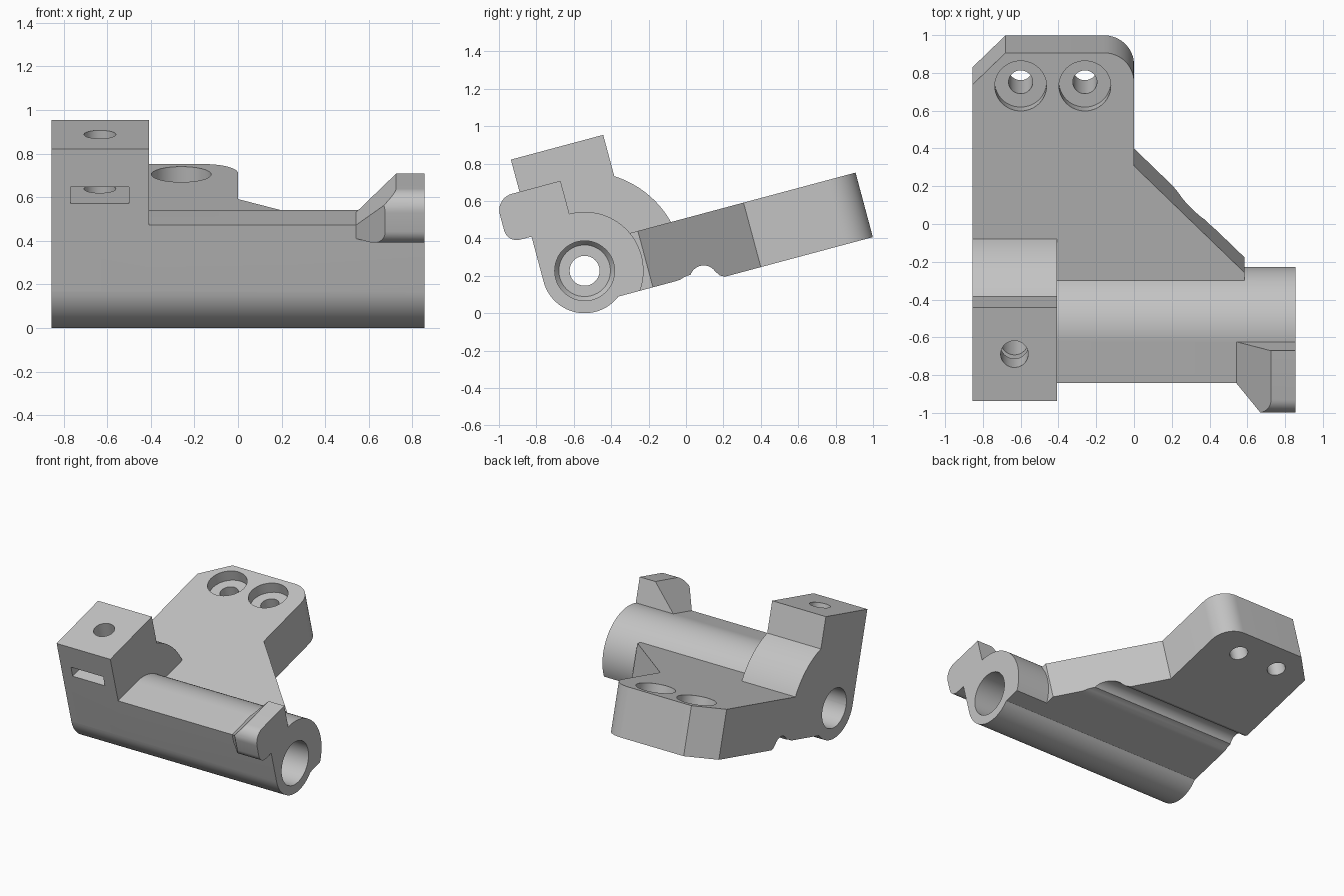
import bpy, bmesh
from math import radians, cos, sin, sqrt
from mathutils import Matrix, Vector

cube = bpy.data.objects.get("Cube")
if cube:
    bpy.data.objects.remove(cube, do_unlink=True)

LEFT, RIGHT = -0.855, 0.855   # ends of the barrel
FRONT = -0.227                # flat front face, before tilting
TOP, BOTTOM = 0.132, -0.225   # arm plate faces
STEP = -0.18                  # raised underside next to the barrel
R_LOW, R_TOP, R_BLOCK = 0.227, 0.315, 0.53
TILT = radians(15)

metal = bpy.data.materials.new("plain grey")
metal.use_nodes = True
metal.diffuse_color = (0.55, 0.55, 0.55, 1)
metal.node_tree.nodes["Principled BSDF"].inputs["Base Color"].default_value = (0.55, 0.55, 0.55, 1)


def arc(cx, cy, r, a0, a1, n=16):
    angles = [radians(a0 + (a1 - a0) * i / n) for i in range(n + 1)]
    return [(cx + r * cos(a), cy + r * sin(a)) for a in angles]


def finish(name, bm):
    bmesh.ops.remove_doubles(bm, verts=bm.verts, dist=1e-5)
    bmesh.ops.recalc_face_normals(bm, faces=bm.faces)
    mesh = bpy.data.meshes.new(name)
    bm.to_mesh(mesh)
    bm.free()
    mesh.materials.append(metal)
    obj = bpy.data.objects.new(name, mesh)
    bpy.context.collection.objects.link(obj)
    return obj


def prism(name, points, axis, lo, hi, cuts=()):
    """Extrude an outline along X or Z, then trim it with planes."""
    bm = bmesh.new()
    place = (lambda p: (lo, p[0], p[1])) if axis == "X" else (lambda p: (p[0], p[1], lo))
    face = bm.faces.new([bm.verts.new(place(p)) for p in points])
    move = Vector((hi - lo, 0, 0)) if axis == "X" else Vector((0, 0, hi - lo))
    out = bmesh.ops.extrude_face_region(bm, geom=[face], use_keep_orig=True)
    bmesh.ops.translate(bm, vec=move, verts=[g for g in out["geom"] if isinstance(g, bmesh.types.BMVert)])
    for co, normal in cuts:
        bmesh.ops.bisect_plane(bm, geom=bm.verts[:] + bm.edges[:] + bm.faces[:],
                               plane_co=co, plane_no=normal, clear_inner=True)
        bmesh.ops.holes_fill(bm, edges=[e for e in bm.edges if e.is_boundary])
    return finish(name, bm)


def lathe(name, profile, matrix, n=48):
    """Closed round solid from (radius, height) pairs."""
    bm = bmesh.new()
    rings = [[bm.verts.new(matrix @ Vector((x, y, h))) for x, y in arc(0, 0, r, 0, 360, n)[:-1]]
             for r, h in profile]
    for a, b in zip(rings, rings[1:]):
        for i in range(n):
            j = (i + 1) % n
            bm.faces.new((a[i], a[j], b[j], b[i]))
    bm.faces.new(rings[0])
    bm.faces.new(rings[-1])
    return finish(name, bm)


def combine(target, other, operation):
    mod = target.modifiers.new(operation.lower(), "BOOLEAN")
    mod.operation, mod.object, mod.solver = operation, other, "EXACT"
    bpy.ops.object.select_all(action="DESELECT")
    bpy.context.view_layer.objects.active = target
    target.select_set(True)
    bpy.ops.object.modifier_apply(modifier=mod.name)
    bpy.data.objects.remove(other, do_unlink=True)


# Barrel: round underside, flat front and top, round back
barrel = arc(0, 0, R_LOW, 180, 307, 28)[:-1]
barrel += [(sqrt(R_LOW**2 - STEP**2), STEP)]
barrel += arc(0, 0, R_TOP, -34.85, 90, 28) + [(FRONT, R_TOP)]
body = prism("bracket", barrel, "X", LEFT, RIGHT)

# Arm plate: plan outline limited by a side outline with an underside groove
plan = [(LEFT, 0), (0.585, 0), (0.585, 0.33), (0, 0.915)]
plan += arc(-0.16, 1.375, 0.16, 0, 90) + [(-0.68, 1.535), (LEFT, 1.36)]
arm = prism("arm_plate", plan, "Z", -0.5, 0.5)
side = [(0.02, STEP), (0.45, STEP), (0.48, -0.179), (0.505, -0.17)]
side += arc(0.603, -0.21, 0.075, 145, 22, 14)
side += [(0.69, -0.21), (0.715, BOTTOM), (1.6, BOTTOM), (1.6, TOP), (0.02, TOP)]
combine(arm, prism("arm_side", side, "X", -1, 1), "INTERSECT")
combine(body, arm, "UNION")

# Clamp block with a rounded back shoulder
block = [(FRONT, 0)] + arc(0, 0, R_BLOCK, 0, 57.6, 24) + [(0.284, 0.676), (FRONT, 0.676)]
combine(body, prism("clamp_block", block, "X", LEFT, -0.408), "UNION")

# Hooked lug with two slanted sides
lug = [(0, 0.25), (0, 0.498)] + arc(-0.27, 0.408, 0.09, 90, 180, 10)
lug += arc(-0.29, 0.32, 0.07, 180, 270, 10) + [(FRONT, 0.25)]
lug = prism("hook_lug", lug, "X", 0.542, RIGHT,
            [((0.542, 0, R_TOP), (1, 0, -1)), ((0.542, FRONT, 0), (1, 1, 0))])
combine(body, lug, "UNION")

# Stepped bore along the barrel
bore = [(0.145, -1), (0.145, -0.45), (0.08, -0.45), (0.08, 0.43), (0.138, 0.43), (0.16, 0.46), (0.16, 1)]
combine(body, lathe("bore", bore, Matrix.Rotation(radians(90), 4, "Y")), "DIFFERENCE")

# Counterbored mounting holes in the arm
for x in (-0.6, -0.26):
    hole = [(0.064, -0.5), (0.064, 0.052), (0.137, 0.052), (0.137, 0.5)]
    combine(body, lathe("mount_hole", hole, Matrix.Translation((x, 1.353, 0))), "DIFFERENCE")

# Screw hole and nut slot in the clamp block
screw = Matrix.Translation((-0.633, 0.029, 0))
combine(body, lathe("screw_hole", [(0.073, 0.05), (0.073, 0.9)], screw), "DIFFERENCE")
slot = [(-0.768, -0.5), (-0.5, -0.5), (-0.5, 0.107), (-0.634, 0.184), (-0.768, 0.107)]
combine(body, prism("nut_slot", slot, "Z", 0.418, 0.496), "DIFFERENCE")

# Tilt into place and shade
body.data.transform(Matrix.Translation((0, -0.542, R_LOW)) @ Matrix.Rotation(TILT, 4, "X"))
bpy.context.view_layer.objects.active = body
body.select_set(True)
bpy.ops.object.shade_smooth_by_angle(angle=radians(25))
